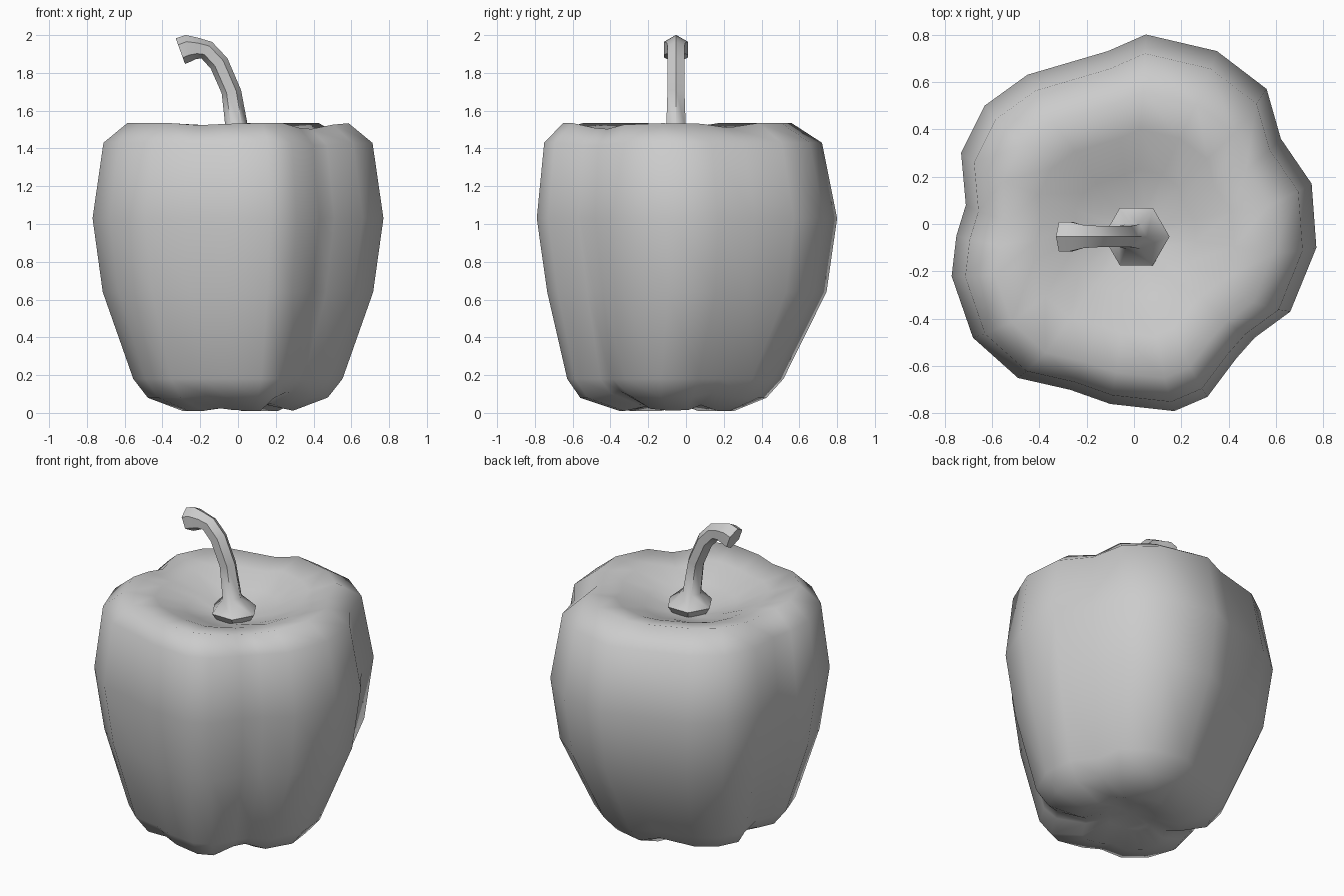
import bpy, bmesh, math
from mathutils import Vector

if "Cube" in bpy.data.objects:
    bpy.data.objects.remove(bpy.data.objects["Cube"], do_unlink=True)

grey = bpy.data.materials.new("plain grey")
grey.use_nodes = True
colour = (0.6, 0.6, 0.6, 1)
grey.diffuse_color = colour
grey.node_tree.nodes["Principled BSDF"].inputs["Base Color"].default_value = colour


def loft(name, rings, angle, start=None, end=None):
    """Skin closed rings; each end is a fan to a point, or one flat face."""
    bm = bmesh.new()
    loops = [[bm.verts.new(p) for p in ring] for ring in rings]
    n = len(loops[0])
    for a, b in zip(loops, loops[1:]):
        for i in range(n):
            j = (i + 1) % n
            bm.faces.new((a[i], a[j], b[j], b[i]))
    for loop, tip in ((loops[0], start), (loops[-1], end)):
        if tip is None:
            bm.faces.new(loop)
        else:
            v = bm.verts.new(tip)
            for i in range(n):
                bm.faces.new((loop[i], loop[(i + 1) % n], v))
    bmesh.ops.recalc_face_normals(bm, faces=bm.faces)
    mesh = bpy.data.meshes.new(name)
    bm.to_mesh(mesh)
    bm.free()
    mesh.materials.append(grey)
    obj = bpy.data.objects.new(name, mesh)
    bpy.context.collection.objects.link(obj)
    bpy.ops.object.select_all(action='DESELECT')
    obj.select_set(True)
    bpy.context.view_layer.objects.active = obj
    bpy.ops.object.shade_smooth_by_angle(angle=math.radians(angle))
    return obj


# Lobed outline at the widest height
outline = [Vector(p) for p in (
    (.05, .80), (.35, .73), (.56, .57), (.62, .36), (.75, .17), (.77, -.10),
    (.66, -.37), (.51, -.48), (.43, -.57), (.31, -.73), (.17, -.79),
    (-.10, -.76), (-.27, -.70), (-.49, -.65), (-.68, -.48), (-.77, -.22),
    (-.75, -.05), (-.71, .08), (-.73, .30), (-.63, .50), (-.45, .63),
    (-.11, .73))]

# Height, scale, y shift, groove depth gain, groove height change
profile = [
    (.05, .18, -.03, 0, 0),
    (.01, .38, -.05, 1, -.5),
    (.08, .62, -.07, 1, -.4),
    (.18, .72, -.06, .6, 0),
    (.64, .93, 0, .2, 0),
    (1.03, 1, 0, 0, 0),
    (1.43, .925, -.02, 0, .2),
    (1.535, .76, -.05, 0, .4),
    (1.50, .55, -.04, 0, .3),
    (1.43, .34, -.04, 0, 0),
    (1.38, .15, -.04, 0, 0),
]
mean = .78
body_rings = []
for z, scale, shift, gain, lift in profile:
    ring = []
    for p in outline:
        groove = min(0, p.length - mean)
        q = p * scale * (1 + gain * groove)
        ring.append((q.x, q.y + shift, z + lift * groove))
    body_rings.append(ring)
loft("pepper_body", body_rings, 80, (0, -.03, .07), (0, -.04, 1.37))

# Bent stem: x, z, radius and lean of each ring towards -x in degrees
stem_path = [
    (.01, 1.36, .10, 0), (.01, 1.42, .14, 0), (-.005, 1.50, .06, 5),
    (-.035, 1.70, .052, 10), (-.10, 1.85, .052, 32), (-.165, 1.92, .052, 58),
    (-.215, 1.93, .056, 85), (-.265, 1.93, .072, 100), (-.305, 1.915, .072, 110)]
sides = 6
stem_rings = []
for x, z, radius, lean in stem_path:
    t = math.radians(lean)
    ring = []
    for i in range(sides):
        a = math.tau * (i + .5) / sides
        u, v = radius * math.sin(a), radius * math.cos(a)
        ring.append((x + u * math.cos(t), -.053 + v, z + u * math.sin(t)))
    stem_rings.append(ring)
loft("stem", stem_rings, 50)
